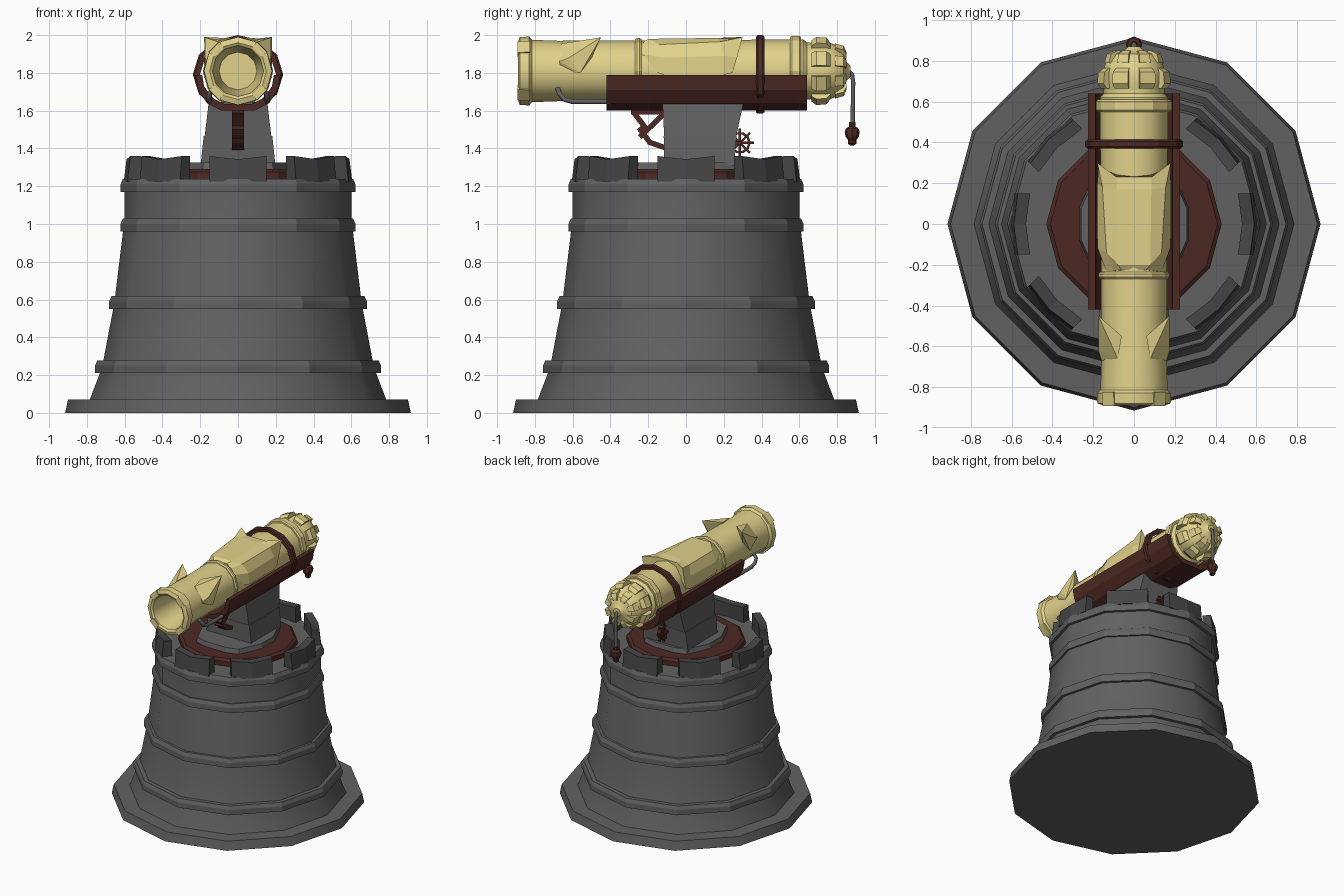
import bpy, bmesh, math
from mathutils import Vector

if "Cube" in bpy.data.objects:
    bpy.data.objects.remove(bpy.data.objects["Cube"])


def material(name, rgb):
    m = bpy.data.materials.new(name)
    m.diffuse_color = (*rgb, 1)
    m.use_nodes = True
    m.node_tree.nodes["Principled BSDF"].inputs["Base Color"].default_value = m.diffuse_color
    return m


STONE = material("dark_stone", (0.12, 0.12, 0.12))
DARK = material("darker_stone", (0.06, 0.06, 0.06))
BRASS = material("pale_brass", (0.76, 0.65, 0.26))
WOOD = material("dark_red", (0.075, 0.022, 0.016))


def finish(name, bm, mat, angle=None):
    bmesh.ops.remove_doubles(bm, verts=bm.verts, dist=1e-5)
    bmesh.ops.recalc_face_normals(bm, faces=bm.faces)
    me = bpy.data.meshes.new(name)
    bm.to_mesh(me)
    bm.free()
    ob = bpy.data.objects.new(name, me)
    bpy.context.collection.objects.link(ob)
    me.materials.append(mat)
    if angle:
        bpy.ops.object.select_all(action='DESELECT')
        ob.select_set(True)
        bpy.context.view_layer.objects.active = ob
        bpy.ops.object.shade_smooth_by_angle(angle=math.radians(angle))
    return ob


def skin(name, rings, mat, angle=None, loop=False, caps=True):
    """Bridge equal-length closed rings of points."""
    bm = bmesh.new()
    vs = [[bm.verts.new(p) for p in r] for r in rings]
    pairs = list(zip(vs, vs[1:])) + ([(vs[-1], vs[0])] if loop else [])
    for a, b in pairs:
        for i in range(len(a)):
            j = (i + 1) % len(a)
            bm.faces.new((a[i], a[j], b[j], b[i]))
    if caps and not loop:
        bm.faces.new(vs[0])
        bm.faces.new(vs[-1])
    return finish(name, bm, mat, angle)


def lathe(name, prof, mat, n=12, axis='z', centre=(0, 0, 0), angle=None, loop=False, sx=1):
    """Profile of (radius, position along axis)."""
    c = Vector(centre)
    rings = []
    for r, t in prof:
        ring = []
        for i in range(n):
            a = 2 * math.pi * i / n
            u, v = r * math.cos(a), r * math.sin(a)
            p = {'z': (u, v, t), 'y': (u * sx, t, v), 'x': (t, u, v)}[axis]
            ring.append(c + Vector(p))
        rings.append(ring)
    return skin(name, rings, mat, angle, loop)


def hull(name, pts, mat):
    bm = bmesh.new()
    for p in pts:
        bm.verts.new(p)
    bmesh.ops.convex_hull(bm, input=bm.verts)
    return finish(name, bm, mat)


def box(name, x, y, z, mat):
    return hull(name, [(a, b, c) for a in x for b in y for c in z], mat)


def tube(name, pts, r, mat):
    cu = bpy.data.curves.new(name, 'CURVE')
    cu.dimensions = '3D'
    cu.bevel_depth, cu.bevel_resolution, cu.use_fill_caps = r, 1, True
    sp = cu.splines.new('POLY')
    sp.points.add(len(pts) - 1)
    for q, p in zip(sp.points, pts):
        q.co = (*p, 1)
    ob = bpy.data.objects.new(name, cu)
    bpy.context.collection.objects.link(ob)
    cu.materials.append(mat)


def beam(name, a, b, w, t, mat):
    """Flat bar in the y-z plane, centred on x = 0."""
    a, b = Vector((0, *a)), Vector((0, *b))
    d = (b - a).normalized()
    s = Vector((0, -d.z, d.y)) * t
    hull(name, [p + s * k + Vector((x, 0, 0)) for p in (a, b) for k in (-1, 1) for x in (-w, w)], mat)


# flared twelve-sided tower
lathe("tower_body", [(.915, 0), (.90, .07), (.785, .07), (.72, .24), (.655, .58), (.61, .95),
                     (.60, 1.0), (.60, 1.22), (.60, 1.237)], STONE, angle=35)
for i, (z, r) in enumerate([(.21, .745), (.55, .67), (.96, .61), (1.17, .61)]):
    lathe(f"tower_band_{i}", [(r - .06, z), (r + .012, z), (r + .012, z + .04),
                              (r, z + .068), (r - .06, z + .068)], STONE)

# battlement blocks with dipped tops
for k in range(8):
    m = k * math.pi / 4
    c, s = math.cos(m), math.sin(m)
    rings = []
    for t, z in [(-.15, 1.36), (-.11, 1.355), (0, 1.343), (.11, 1.355), (.15, 1.36)]:
        cut = .02 * abs(t) / .15
        rings.append([(c * r - s * t, s * r + c * t, h) for r, h in
                      [(.53 - cut, 1.225), (.605 - cut, 1.225), (.59 - cut, z), (.53 - cut, z)]])
    skin(f"battlement_{k}", rings, DARK)

# turntable, plinth and pedestal
lathe("turntable", [(.43, 1.23), (.43, 1.275), (.41, 1.29)], WOOD)
hull("plinth", [(sx * x * k, sy * y * k, z) for sx in (-1, 1) for sy in (-1, 1)
                for x, y in ((.27, .08), (.19, .26), (.09, .29)) for k, z in ((1, 1.28), (.96, 1.325))], STONE)
for nm, za, zb, wa, wb, ya, yb in [
        ("pedestal_lower", 1.31, 1.465, .198, .182, (-.115, .255), (-.118, .268)),
        ("pedestal_upper", 1.46, 1.645, .177, .155, (-.115, .265), (-.125, .305))]:
    hull(nm, [(s * w, y, z) for s in (-1, 1) for w, ys, z in ((wa, ya, za), (wb, yb, zb)) for y in ys], STONE)

# cradle trough
outer = [(.225, 1.79), (.21, 1.71), (.165, 1.64), (.085, 1.60)]
inner = [(.19, 1.79), (.18, 1.73), (.14, 1.67), (.07, 1.635)]
section = outer + [(-x, z) for x, z in outer[::-1]] + [(-x, z) for x, z in inner] + inner[::-1]
skin("cradle", [[(x, y, z) for x, z in section] for y in (-.42, .64)], WOOD)

# strap around barrel and cradle
lathe("strap", [(.175, .37), (.20, .37), (.208, .38), (.208, .405), (.20, .415), (.175, .415)],
      WOOD, axis='y', centre=(0, 0, 1.792), loop=True, sx=1.15)

# barrel with open bore
C = (0, 0, 1.81)
lathe("barrel", [(.10, -.55), (.115, -.70), (.135, -.88), (.15, -.89), (.18, -.88), (.182, -.83), (.165, -.815),
                 (.16, -.68), (.162, -.30), (.165, .30), (.168, .62), (.15, .64), (.15, .66)],
      BRASS, axis='y', centre=C, angle=35)
for nm, y0, y1, r in [("barrel_ring_front", -.27, -.235, .175), ("barrel_ring_rear", .55, .61, .186)]:
    lathe(nm, [(.15, y0), (r - .008, y0), (r, y0 + .01), (r, y1 - .01), (r - .008, y1), (.15, y1)],
          BRASS, axis='y', centre=C)


def radial_block(name, mid, half, spans):
    """Wedge around the barrel: spans are (y, inner radius, outer radius)."""
    hull(name, [(r * math.cos(mid + d), y, 1.81 + r * math.sin(mid + d))
                for y, a, b in spans for r in (a, b) for d in (-half, half)], BRASS)


for k in range(4):
    radial_block(f"muzzle_tooth_{k}", math.pi / 4 + k * math.pi / 2, .22,
                 [(-.893, .14, .183), (-.825, .14, .187)])

# breech head with two rows of lugs
lathe("breech_head", [(.14, .63), (.152, .67), (.155, .74), (.14, .79), (.105, .835), (.05, .85), (.03, .87)],
      BRASS, axis='y', centre=C, angle=35)
for k in range(8):
    a = (k + .5) * math.pi / 4
    radial_block(f"breech_lug_{k}", a, .23, [(.665, .14, .165), (.69, .14, .183), (.745, .13, .178), (.765, .13, .15)])
    radial_block(f"breech_tip_{k}", a, .20, [(.79, .10, .148), (.835, .08, .135), (.85, .08, .10)])

# faceted top cover with raised rear corners
half = [[(.135, -.235, 1.83), (.135, -.235, 1.90), (.10, -.23, 1.94), (.06, -.225, 1.965)],
        [(.18, -.12, 1.79), (.178, -.12, 1.88), (.135, -.14, 1.95), (.08, -.20, 1.98)],
        [(.182, .20, 1.79), (.18, .20, 1.89), (.155, .18, 1.965), (.085, .17, 1.985)],
        [(.172, .245, 1.80), (.175, .27, 1.88), (.18, .30, 1.99), (.085, .23, 1.98)]]
skin("top_cover", [h + [(-x, y, z) for x, y, z in h[::-1]] for h in half], BRASS)

# swept fins near the muzzle, side pipes
for s in (-1, 1):
    hull(f"muzzle_fin_{s}", [(s * x, y, z) for x, y, z in
         [(.175, -.45, 1.988), (.165, -.46, 1.97), (.06, -.55, 1.967), (.08, -.66, 1.955), (.175, -.62, 1.88),
          (.16, -.67, 1.86), (.172, -.56, 1.80), (.15, -.50, 1.88), (.13, -.66, 1.80)]], BRASS)
    tube(f"side_pipe_{s}", [(s * .12, -.68, 1.72), (s * .15, -.67, 1.69), (s * .155, -.645, 1.66),
                            (s * .155, -.60, 1.648), (s * .155, -.40, 1.648)], .014, STONE)

# rear hanging cord and pendant
tube("rear_cord", [(0, .83, 1.81), (0, .86, 1.81), (0, .88, 1.79), (0, .885, 1.75), (0, .882, 1.52)], .013, STONE)
lathe("pendant", [(.01, 1.415), (.022, 1.425), (.022, 1.445), (.034, 1.46), (.04, 1.485), (.034, 1.505),
                  (.018, 1.515), (.018, 1.54)], WOOD, n=8, centre=(0, .88, 0), angle=35)

# elevation sector under the front
for i, (a, b) in enumerate([((-.29, 1.595), (-.11, 1.595)), ((-.28, 1.595), (-.20, 1.49)),
                            ((-.12, 1.58), (-.245, 1.46)), ((-.25, 1.51), (-.19, 1.43)),
                            ((-.20, 1.435), (-.10, 1.40))]):
    beam(f"elevation_sector_{i}", a, b, .032, .014, WOOD)

# spoked handwheel at the rear
W = (0, .285, 1.43)
lathe("handwheel_rim", [(.045, -.015), (.058, -.015), (.058, .015), (.045, .015)], WOOD, n=10,
      axis='x', centre=W, loop=True)
for k in range(8):
    a = k * math.pi / 4
    beam(f"handwheel_spoke_{k}", W[1:], (W[1] + .075 * math.cos(a), W[2] + .075 * math.sin(a)), .01, .006, WOOD)
box("handwheel_axle", (-.03, .03), (.24, .295), (1.42, 1.44), WOOD)
